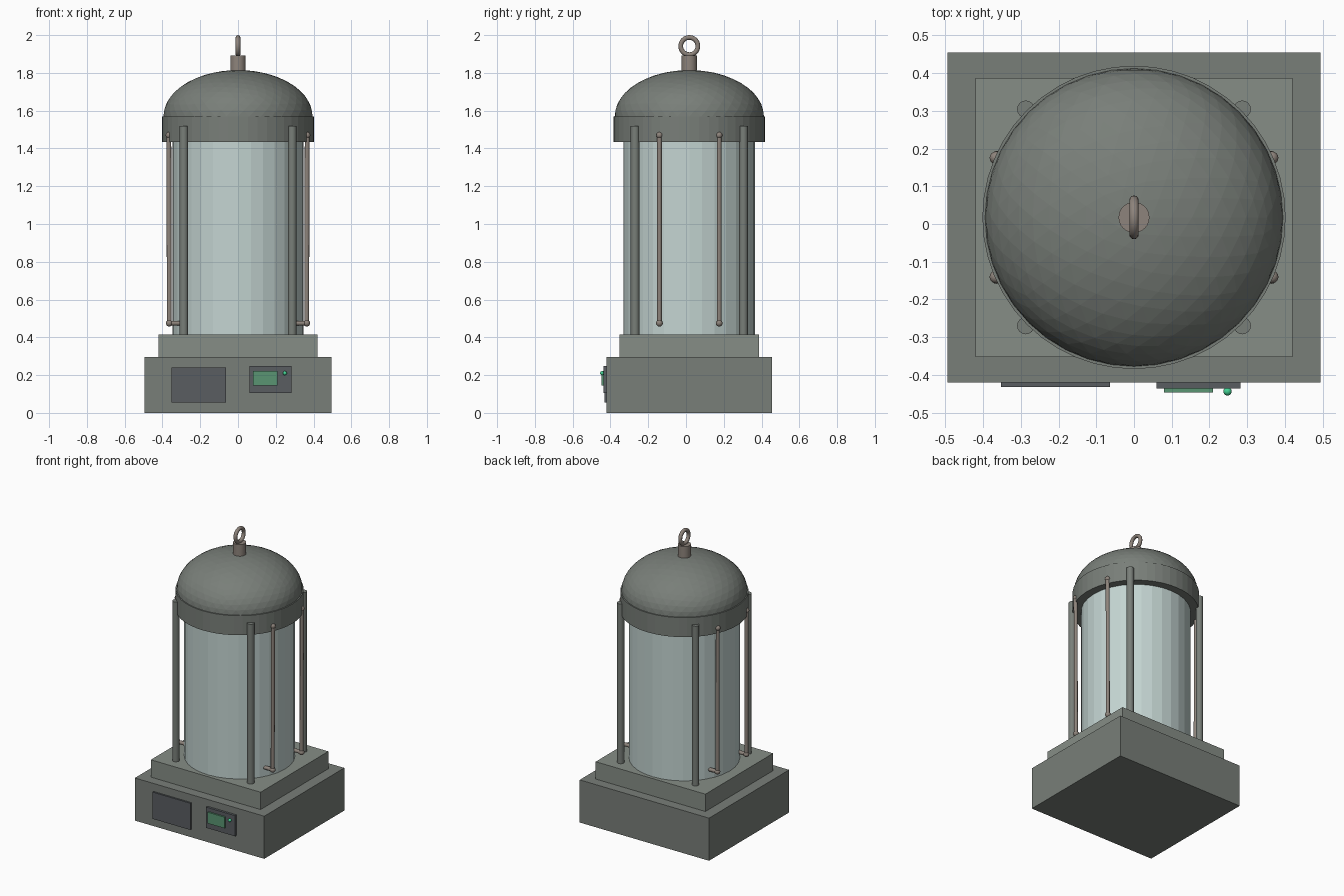
import bpy, bmesh, math
from mathutils import Vector

if "Cube" in bpy.data.objects:
    bpy.data.objects.remove(bpy.data.objects["Cube"])

CY = 0.0175  # y of the vessel axis


def material(name, r, g, b):
    m = bpy.data.materials.new(name)
    m.diffuse_color = (r, g, b, 1)
    m.use_nodes = True
    m.node_tree.nodes["Principled BSDF"].inputs["Base Color"].default_value = m.diffuse_color
    return m


METAL = material("grey_metal", 0.19, 0.21, 0.19)
LIGHT = material("light_metal", 0.24, 0.27, 0.24)
GLASS = material("pale_glass", 0.55, 0.66, 0.64)
BRONZE = material("warm_metal", 0.27, 0.23, 0.20)
DARK = material("dark_panel", 0.10, 0.11, 0.12)
SCREEN = material("green_screen", 0.10, 0.30, 0.17)
LAMP = material("green_lamp", 0.06, 0.65, 0.30)


def finish(name, mat, smooth=True):
    o = bpy.context.object
    o.name = name
    o.data.materials.append(mat)
    if smooth:
        bpy.ops.object.shade_smooth_by_angle(angle=math.radians(35))
    return o


def box(name, lo, hi, mat):
    lo, hi = Vector(lo), Vector(hi)
    bpy.ops.mesh.primitive_cube_add(size=1, location=(lo + hi) / 2)
    bpy.context.object.scale = hi - lo
    return finish(name, mat, False)


def rod(name, a, b, r, mat, sides=16, smooth=True):
    a, b = Vector(a), Vector(b)
    d = b - a
    bpy.ops.mesh.primitive_cylinder_add(
        vertices=sides, radius=r, depth=d.length, location=(a + b) / 2,
        rotation=d.to_track_quat('Z', 'Y').to_euler())
    return finish(name, mat, smooth)


def ball(name, p, r, mat):
    bpy.ops.mesh.primitive_uv_sphere_add(segments=16, ring_count=10, radius=r, location=p)
    return finish(name, mat)


# Stepped base
box("base", (-0.495, -0.42, 0), (0.495, 0.455, 0.295), METAL)
box("base_step", (-0.42, -0.3525, 0.295), (0.42, 0.3875, 0.415), LIGHT)

# Front panels, screen and lamp
box("vent_panel", (-0.353, -0.432, 0.055), (-0.063, -0.41, 0.24), DARK)
box("control_panel", (0.06, -0.436, 0.105), (0.283, -0.41, 0.248), DARK)
box("screen", (0.08, -0.447, 0.145), (0.21, -0.43, 0.222), SCREEN)
ball("lamp", (0.248, -0.444, 0.21), 0.011, LAMP)

# Glass vessel and collar
rod("glass_tube", (0, CY, 0.41), (0, CY, 1.45), 0.348, GLASS, 32, False)
rod("collar", (0, CY, 1.435), (0, CY, 1.57), 0.402, METAL, 48, False)

# Faceted dome: upper half of a flattened icosphere
bpy.ops.mesh.primitive_ico_sphere_add(subdivisions=4, radius=1, location=(0, CY, 1.57))
dome = finish("dome", METAL, False)
dome.scale = (0.395, 0.395, 0.245)
bm = bmesh.new()
bm.from_mesh(dome.data)
bmesh.ops.bisect_plane(bm, geom=bm.verts[:] + bm.edges[:] + bm.faces[:],
                       plane_co=(0, 0, 0), plane_no=(0, 0, 1), clear_inner=True)
bm.to_mesh(dome.data)
bm.free()

# Lifting eye on top
rod("eye_stem", (0, CY, 1.80), (0, CY, 1.893), 0.041, BRONZE, 24)
bpy.ops.mesh.primitive_torus_add(
    major_radius=0.0455, minor_radius=0.0125, major_segments=32, minor_segments=12,
    location=(0, CY, 1.942), rotation=(0, math.pi / 2, 0))
finish("lifting_eye", BRONZE)

# Corner posts and side pipes with elbows
for sx in (-1, 1):
    for sy in (-1, 1):
        tag = ("left" if sx < 0 else "right") + ("_front" if sy < 0 else "_back")
        px, py = sx * 0.287, CY + sy * 0.287
        rod("post_" + tag, (px, py, 0.41), (px, py, 1.52), 0.023, METAL)
        y = CY + sy * 0.158
        top, low = (sx * 0.366, y, 1.47), (sx * 0.364, y, 0.475)
        rod("pipe_" + tag, low, top, 0.0125, BRONZE, 12)
        rod("pipe_arm_" + tag, low, (sx * 0.295, y, 0.475), 0.0125, BRONZE, 12)
        ball("pipe_elbow_" + tag, low, 0.018, BRONZE)
        ball("pipe_top_" + tag, top, 0.017, BRONZE)
